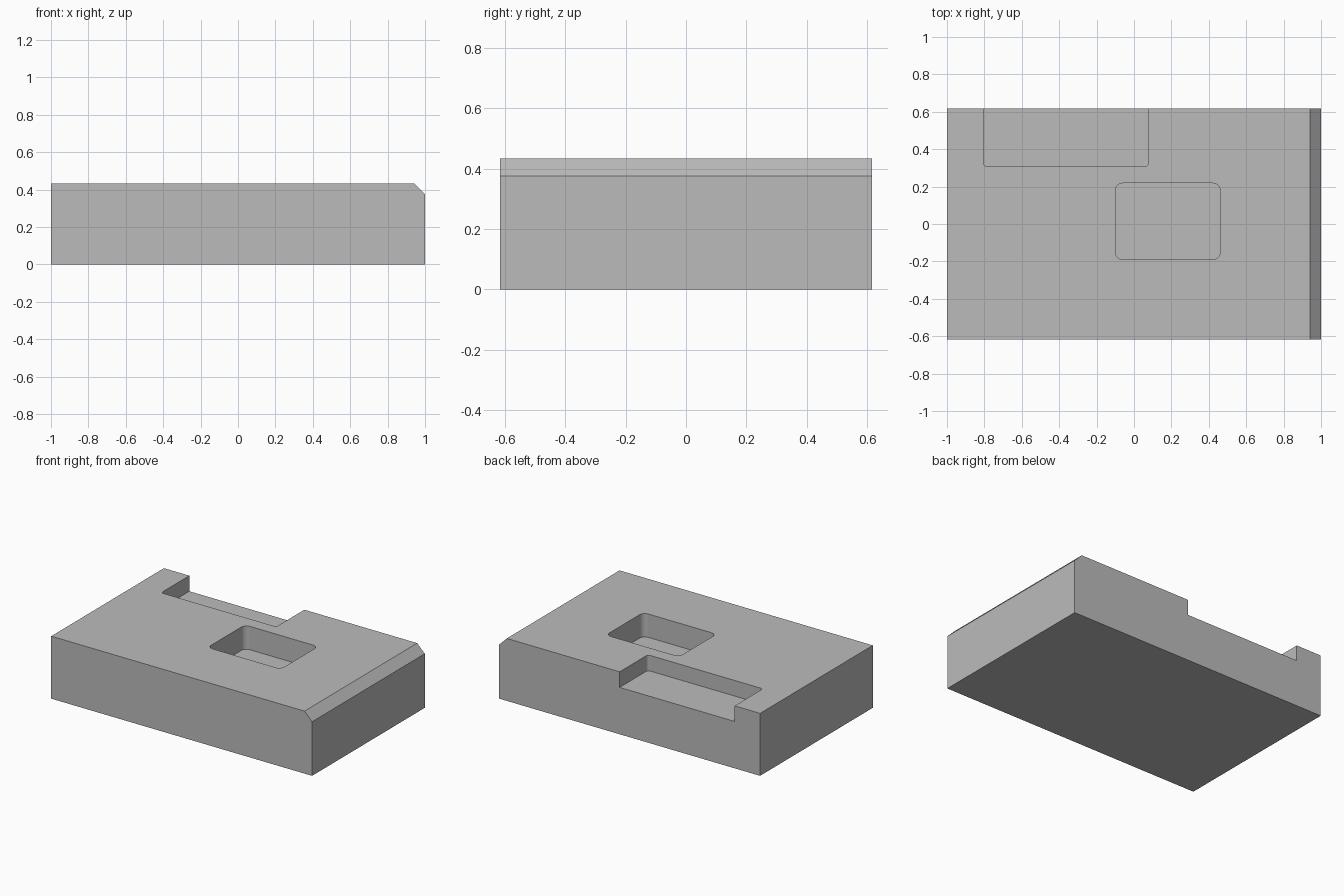
import bpy
import math

default_cube = bpy.data.objects.get("Cube")
if default_cube:
    bpy.data.objects.remove(default_cube, do_unlink=True)

HALF_X, HALF_Y, HEIGHT = 1.0, 0.617, 0.433
CHAMFER = 0.058

grey = bpy.data.materials.new("plain grey")
grey.use_nodes = True
colour = (0.5, 0.5, 0.5, 1)
grey.diffuse_color = colour
grey.node_tree.nodes["Principled BSDF"].inputs["Base Color"].default_value = colour


def prism(name, outline, offset):
    """Sweep a closed counter-clockwise outline of 3D points along offset."""
    n = len(outline)
    verts = list(outline) + [tuple(a + b for a, b in zip(p, offset)) for p in outline]
    faces = [tuple(reversed(range(n))), tuple(range(n, 2 * n))]
    faces += [(i, (i + 1) % n, n + (i + 1) % n, n + i) for i in range(n)]
    mesh = bpy.data.meshes.new(name)
    mesh.from_pydata(verts, [], faces)
    mesh.materials.append(grey)
    obj = bpy.data.objects.new(name, mesh)
    bpy.context.collection.objects.link(obj)
    return obj


def rounded_outline(x0, x1, y0, y1, z, radius, steps=8):
    """Rectangle with rounded corners, counter-clockwise from above."""
    centres = [(x1 - radius, y1 - radius), (x0 + radius, y1 - radius),
               (x0 + radius, y0 + radius), (x1 - radius, y0 + radius)]
    points = []
    for quarter, (cx, cy) in enumerate(centres):
        for i in range(steps + 1):
            a = (quarter + i / steps) * math.pi / 2
            points.append((cx + radius * math.cos(a), cy + radius * math.sin(a), z))
    return points


# Block with one chamfered top edge
side = [(-HALF_X, 0), (HALF_X, 0), (HALF_X, HEIGHT - CHAMFER),
        (HALF_X - CHAMFER, HEIGHT), (-HALF_X, HEIGHT)]
block = prism("block", [(x, -HALF_Y, z) for x, z in side], (0, 2 * HALF_Y, 0))
# the profile runs the other way round when swept along +y
block.data.flip_normals()


def cut_recess(name, x0, x1, y0, y1, depth, radius):
    """Sink a rounded recess into the top of the block."""
    cutter = prism(name, rounded_outline(x0, x1, y0, y1, HEIGHT - depth, radius),
                   (0, 0, depth + 0.1))
    cutter.hide_render = True
    mod = block.modifiers.new(name, "BOOLEAN")
    mod.operation = "DIFFERENCE"
    mod.solver = "EXACT"
    mod.object = cutter
    bpy.ops.object.modifier_apply(modifier=mod.name)
    bpy.data.objects.remove(cutter, do_unlink=True)


bpy.ops.object.select_all(action="DESELECT")
block.select_set(True)
bpy.context.view_layer.objects.active = block

# Closed pocket in the middle, and shallower slot open to the back
cut_recess("pocket", -0.10, 0.461, -0.19, 0.218, 0.162, 0.04)
cut_recess("back_slot", -0.805, 0.077, 0.308, HALF_Y + 0.2, 0.108, 0.02)

# Smooth only the rounded corners
bpy.ops.object.shade_smooth_by_angle(angle=math.radians(30))
weighted = block.modifiers.new("even_shading", "WEIGHTED_NORMAL")
weighted.keep_sharp = True
